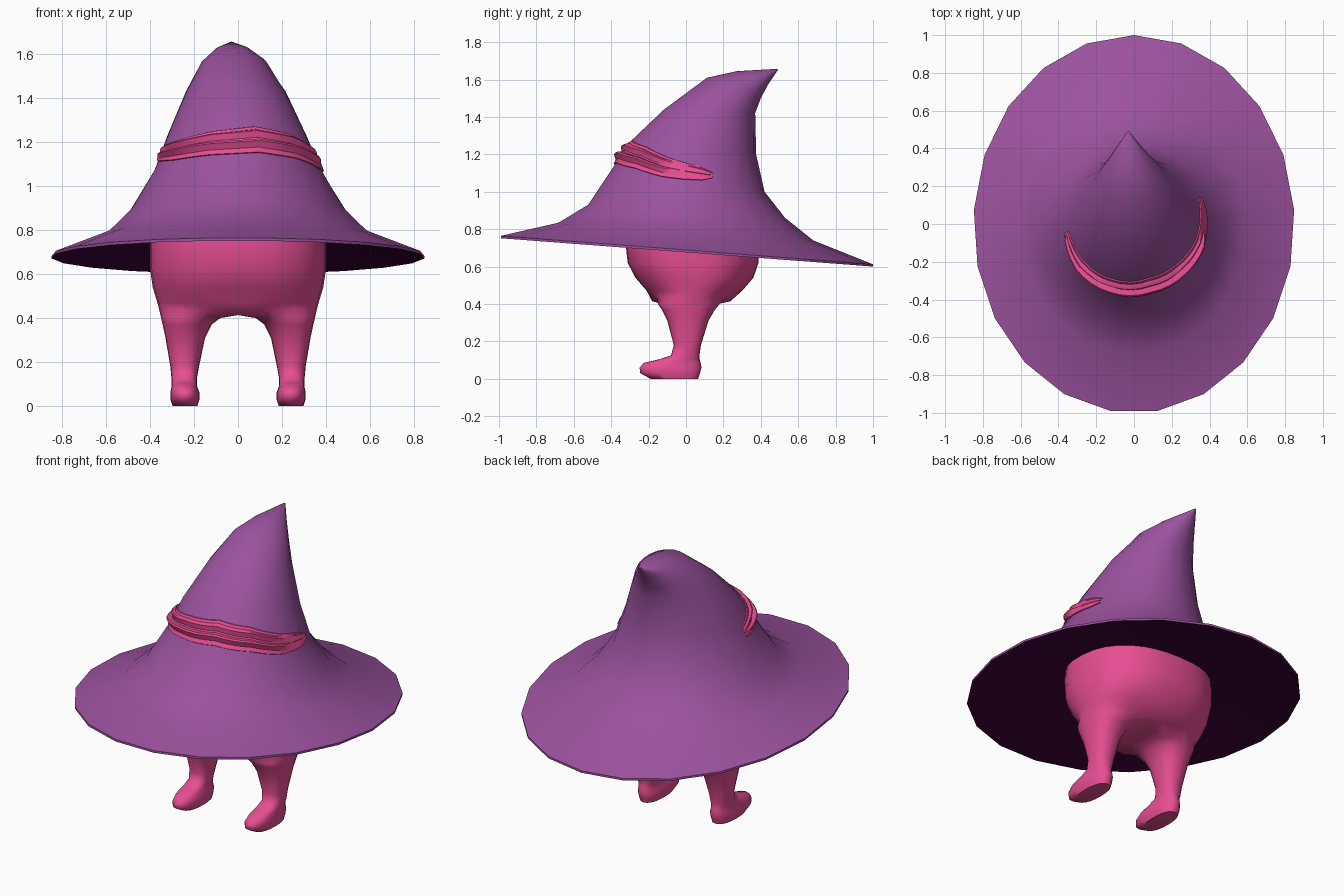
import bpy, bmesh, math
from mathutils import Vector

if "Cube" in bpy.data.objects:
    bpy.data.objects.remove(bpy.data.objects["Cube"])


def material(name, rgb):
    m = bpy.data.materials.new(name)
    m.diffuse_color = (*rgb, 1)
    m.use_nodes = True
    m.node_tree.nodes["Principled BSDF"].inputs["Base Color"].default_value = m.diffuse_color
    return m


PURPLE = material("purple felt", (0.33, 0.085, 0.345))
PINK = material("pink skin", (0.84, 0.08, 0.305))
DARK = material("dark lining", (0.05, 0.001, 0.045))


def loft(name, rings, mat, closed=True, cap_start=False, cap_end=False, drop_mid=False, angle=50):
    """Skin a list of equal-length point rings."""
    bm = bmesh.new()
    vs = [[bm.verts.new(p) for p in r] for r in rings]
    n = len(vs[0])
    for a, b in zip(vs, vs[1:]):
        for j in range(n if closed else n - 1):
            k = (j + 1) % n
            bm.faces.new((a[j], a[k], b[k], b[j]))
    if cap_start:
        bm.faces.new(vs[0][::-1])
    if cap_end:
        bm.faces.new(vs[-1])
    if drop_mid:  # faces lying on the mirror plane
        inner = [f for f in bm.faces if all(abs(v.co.x) < 1e-5 for v in f.verts)]
        bmesh.ops.delete(bm, geom=inner, context='FACES')
    bmesh.ops.remove_doubles(bm, verts=bm.verts[:], dist=1e-5)
    me = bpy.data.meshes.new(name)
    bm.to_mesh(me)
    bm.free()
    me.materials.append(mat)
    ob = bpy.data.objects.new(name, me)
    bpy.context.collection.objects.link(ob)
    bpy.ops.object.select_all(action='DESELECT')
    ob.select_set(True)
    bpy.context.view_layer.objects.active = ob
    bpy.ops.object.shade_smooth_by_angle(angle=math.radians(angle))
    return ob


# Hat: tilted ellipses (front y, front z, back y, back z, x radius, x centre)
HAT = [
    (-1.0, 0.752, 1.0, 0.600, 0.85, 0),
    (-1.0, 0.765, 1.0, 0.612, 0.85, 0),
    (-0.69, 0.835, 0.68, 0.74, 0.60, 0),
    (-0.53, 0.93, 0.53, 0.86, 0.49, 0),
    (-0.395, 1.13, 0.42, 1.00, 0.385, 0),
    (-0.295, 1.275, 0.375, 1.20, 0.315, -0.005),
    (-0.12, 1.44, 0.37, 1.42, 0.228, -0.01),
    (0.11, 1.61, 0.40, 1.50, 0.15, -0.018),
    (0.27, 1.645, 0.44, 1.575, 0.085, -0.025),
    (0.485, 1.657, 0.492, 1.653, 0.004, -0.03),
]


def hat_point(ring, a):
    """Point on a ring; angle runs counter-clockwise from the back."""
    y0, z0, y1, z1, xr, cx = ring
    c = math.cos(a)
    return Vector((cx - xr * math.sin(a), (y0 + y1) / 2 + (y1 - y0) / 2 * c,
                   (z0 + z1) / 2 + (z1 - z0) / 2 * c))


SIDES = 21
ANGLES = [2 * math.pi * i / SIDES for i in range(SIDES)]
loft("hat", [[hat_point(r, a) for a in ANGLES] for r in HAT], PURPLE, cap_end=True)

# Lining under the brim, facing down
LINING = [HAT[0], (-0.69, 0.785, 0.68, 0.685, 0.60, 0), (-0.5, 0.815, 0.5, 0.74, 0.46, 0)]
loft("hat_lining", [[hat_point(r, a) for a in reversed(ANGLES)] for r in LINING], DARK, cap_end=True)


# Mouth: two lips wrapped around the front of the hat
def hat_at(a, z):
    """Hat surface at a given angle and height, and its outward direction."""
    for r, s in zip(HAT[1:], HAT[2:]):
        p, q = hat_point(r, a), hat_point(s, a)
        if p.z <= z <= q.z:
            p = p.lerp(q, (z - p.z) / (q.z - p.z))
            break
    return p, Vector((-math.sin(a), math.cos(a), 0.2)).normalized()


# degrees from the front, middle height, half height, lip bulge
PATH = [(-80, 1.140, 0.022, 0.0), (-74, 1.147, 0.036, 0.5), (-50, 1.165, 0.048, 1),
        (-20, 1.195, 0.055, 1), (15, 1.212, 0.060, 1), (45, 1.182, 0.058, 1),
        (70, 1.132, 0.052, 0.8), (86, 1.110, 0.044, 0.0), (100, 1.095, 0.034, 0.0),
        (108, 1.088, 0.016, 0.0)]
# height across the band, bulge
LIPS = [(-1, -0.004), (-0.96, 0.002), (-0.6, 0.004), (-0.18, 0.032), (-0.04, 0.030), (0.02, 0.003),
        (0.15, 0.003), (0.58, 0.024), (0.68, 0.021), (0.76, 0.003), (0.96, 0.002), (1, -0.004)]
path = []
for p, q in zip(PATH, PATH[1:]):
    path += [tuple(u + (v - u) * t / 4 for u, v in zip(p, q)) for t in range(4)]
path.append(PATH[-1])
rows = []
for s, d in LIPS:
    row = []
    for deg, z, h, bulge in path:
        p, n = hat_at(math.radians(deg + 180), z + s * h)
        row.append(p + n * (0.004 + d * (bulge if d > 0.01 else 1)))
    rows.append(row)
loft("mouth_lips", rows, PINK, closed=False, angle=35)

# Leg: (z, inner x, centre x, outer x, front y, back y), sole to crotch
LEG = [
    (0.00, 0.185, 0.24, 0.298, -0.19, 0.065),
    (0.03, 0.175, 0.24, 0.308, -0.245, 0.075),
    (0.06, 0.175, 0.24, 0.308, -0.248, 0.083),
    (0.085, 0.185, 0.24, 0.303, -0.225, 0.078),
    (0.105, 0.187, 0.24, 0.302, -0.14, 0.073),
    (0.125, 0.187, 0.24, 0.303, -0.08, 0.072),
    (0.18, 0.177, 0.24, 0.308, -0.065, 0.08),
    (0.31, 0.15, 0.24, 0.330, -0.10, 0.12),
    (0.37, 0.12, 0.23, 0.343, -0.13, 0.155),
    (0.40, 0.08, 0.21, 0.350, -0.15, 0.18),
]
# Torso: (z, outer x, front y, back y)
TORSO = [
    (0.435, 0.358, -0.18, 0.235),
    (0.47, 0.367, -0.21, 0.30),
    (0.54, 0.388, -0.27, 0.36),
    (0.62, 0.400, -0.312, 0.388),
    (0.74, 0.400, -0.325, 0.392),
    (0.88, 0.385, -0.31, 0.37),
]
N = 20


def boxy(v):
    return math.copysign(abs(v) ** 0.85, v) if abs(v) > 1e-6 else 0.0


def leg_ring(z, x0, cx, x1, y0, y1):
    pts = []
    for i in range(N):
        a = 2 * math.pi * i / N - math.pi / 2
        c, s = boxy(math.cos(a)), boxy(math.sin(a))
        pts.append((cx + (x1 - cx if c > 0 else cx - x0) * c,
                    (y0 + y1) / 2 + (y1 - y0) / 2 * s, z))
    return pts


def torso_ring(z, x1, y0, y1):
    """Half an oval, with the spare points collapsed onto the middle."""
    degs = [-60 + 12 * i for i in range(11)] + [70, 80, 90]
    oval = [(boxy(math.cos(math.radians(d))), boxy(math.sin(math.radians(d)))) for d in degs]
    oval += [(0, 0.5), (0, 0), (0, -0.5)] + [(c, -s) for c, s in oval[:10:-1]]
    crotch = z == TORSO[0][0]
    return [(x1 * c, (y0 + y1) / 2 + (y1 - y0) / 2 * s,
             z - (0.022 if crotch and c < 0.4 else 0)) for c, s in oval]


body = loft("body_and_legs", [leg_ring(*r) for r in LEG] + [torso_ring(*r) for r in TORSO], PINK,
            cap_start=True, cap_end=True, drop_mid=True, angle=60)
mirror = body.modifiers.new("mirror", 'MIRROR')
mirror.merge_threshold = 0.001
